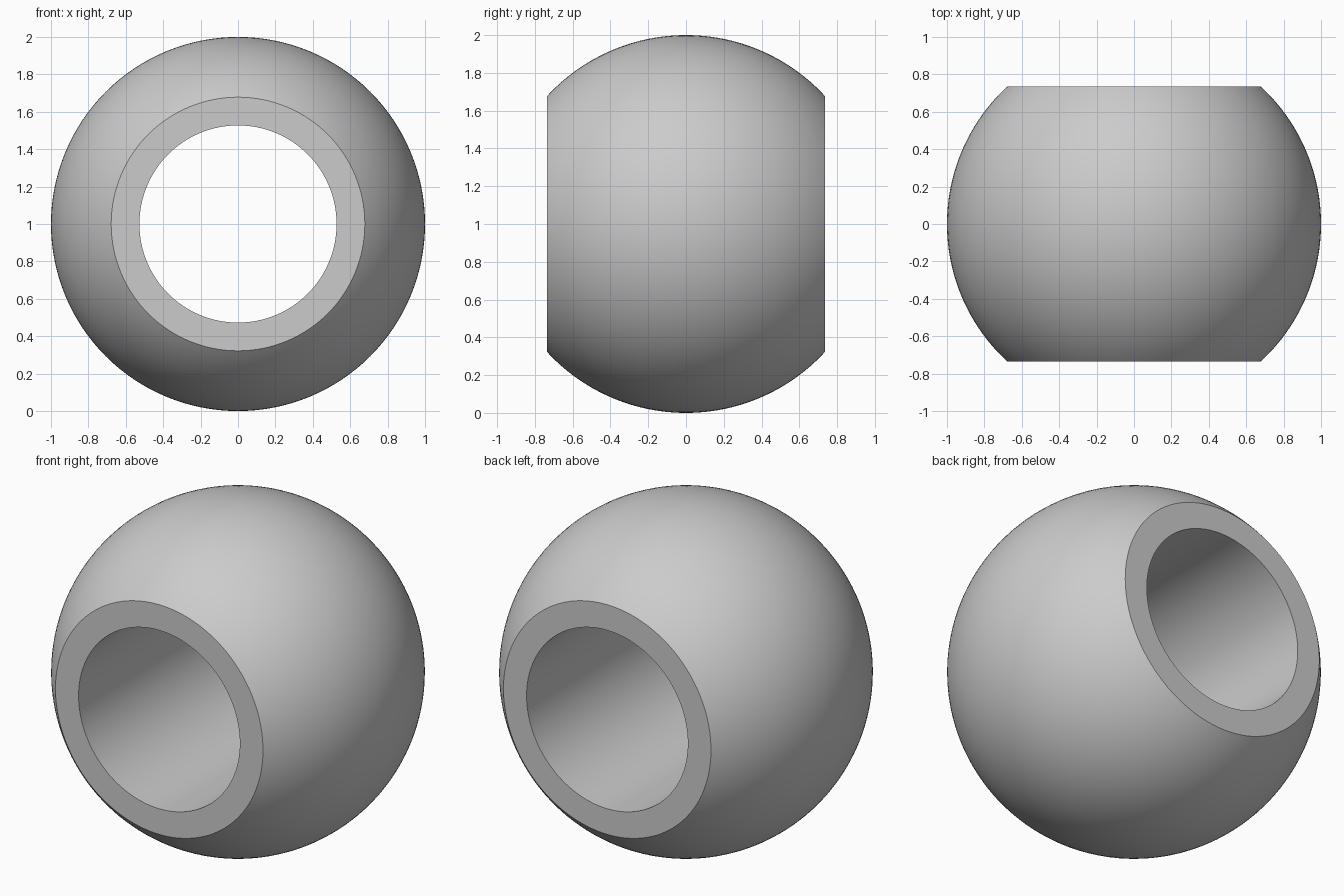
import bpy, bmesh, math
from mathutils import Matrix, Vector

cube = bpy.data.objects.get("Cube")
if cube:
    bpy.data.objects.remove(cube, do_unlink=True)

RADIUS = 1.0        # ball radius
HALF_WIDTH = 0.735  # distance from centre to each flat end
BORE = 0.527        # radius of the straight hole
SEGMENTS = 128
ARC_STEPS = 48

grey = bpy.data.materials.new("plain grey")
grey.use_nodes = True
colour = (0.6, 0.6, 0.6, 1)
grey.diffuse_color = colour
grey.node_tree.nodes["Principled BSDF"].inputs["Base Color"].default_value = colour

# Closed section: spherical outside, flat ends, straight bore
limit = math.asin(HALF_WIDTH / RADIUS)
angles = [limit * (2 * i / ARC_STEPS - 1) for i in range(ARC_STEPS + 1)]
section = [Vector((RADIUS * math.cos(a), RADIUS * math.sin(a), 0)) for a in angles]
section += [Vector((BORE, HALF_WIDTH, 0)), Vector((BORE, -HALF_WIDTH, 0))]

# Spin the section around the y axis
bm = bmesh.new()
verts = [bm.verts.new(p) for p in section]
edges = [bm.edges.new((v, verts[(i + 1) % len(verts)])) for i, v in enumerate(verts)]
bmesh.ops.spin(bm, geom=verts + edges, cent=(0, 0, 0), axis=(0, 1, 0),
               angle=math.tau, steps=SEGMENTS, use_merge=True)
bmesh.ops.remove_doubles(bm, verts=bm.verts, dist=0.0001)
bmesh.ops.recalc_face_normals(bm, faces=bm.faces)
bmesh.ops.transform(bm, matrix=Matrix.Translation((0, 0, RADIUS)), verts=bm.verts)

mesh = bpy.data.meshes.new("bored_ball")
bm.to_mesh(mesh)
bm.free()
mesh.materials.append(grey)
ball = bpy.data.objects.new("bored_ball", mesh)
bpy.context.collection.objects.link(ball)

# Smooth curved surfaces, crisp rims
bpy.ops.object.select_all(action='DESELECT')
ball.select_set(True)
bpy.context.view_layer.objects.active = ball
bpy.ops.object.shade_smooth_by_angle(angle=math.radians(30))
